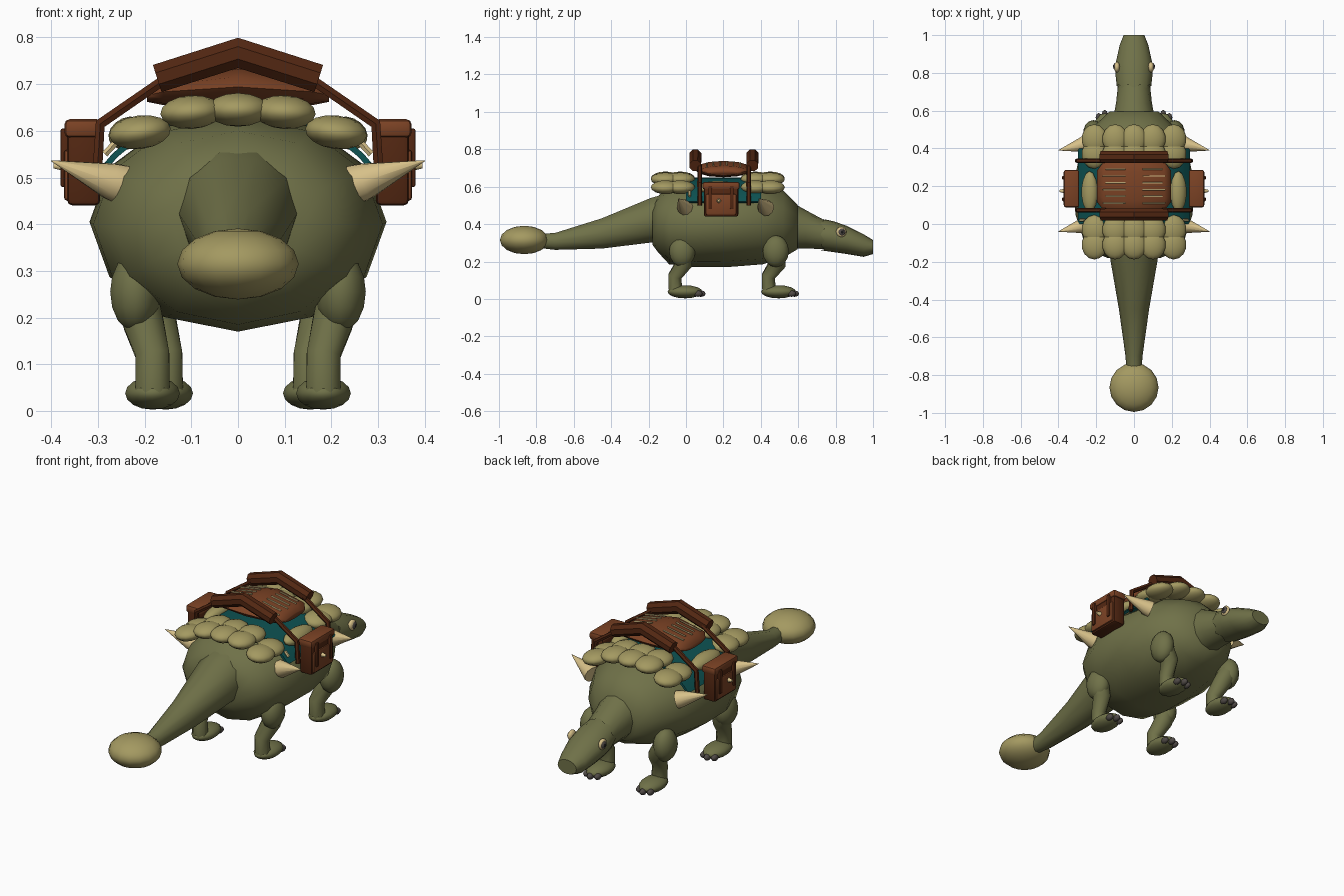
import bpy, bmesh, math
from mathutils import Vector

cube = bpy.data.objects.get("Cube")
if cube:
    bpy.data.objects.remove(cube)


def material(name, rgb):
    m = bpy.data.materials.new(name)
    m.use_nodes = True
    m.diffuse_color = (*rgb, 1)
    m.node_tree.nodes["Principled BSDF"].inputs["Base Color"].default_value = (*rgb, 1)
    return m


OLIVE = material("olive_skin", (0.16, 0.165, 0.065))
PLATE = material("tan_plate", (0.37, 0.32, 0.12))
HORN = material("pale_horn", (0.68, 0.53, 0.25))
LEATHER = material("brown_leather", (0.2, 0.055, 0.018))
DARK = material("dark_leather", (0.085, 0.02, 0.006))
TEAL = material("teal_cloth", (0.004, 0.085, 0.085))
CLAW = material("grey_claw", (0.08, 0.068, 0.062))
BLACK = material("black_pupil", (0.01, 0.01, 0.01))
SIDES = (("left", 1), ("right", -1))


def finish(name, bm, mat, angle=40):
    bmesh.ops.recalc_face_normals(bm, faces=bm.faces)
    mesh = bpy.data.meshes.new(name)
    bm.to_mesh(mesh)
    bm.free()
    mesh.materials.append(mat)
    ob = bpy.data.objects.new(name, mesh)
    bpy.context.collection.objects.link(ob)
    bpy.ops.object.select_all(action="DESELECT")
    ob.select_set(True)
    bpy.context.view_layer.objects.active = ob
    if angle:
        bpy.ops.object.shade_smooth_by_angle(angle=math.radians(angle))
    return ob


def loft(name, rings, mat, angle=40):
    """Skin a list of point rings and cap both ends."""
    bm = bmesh.new()
    rows = [[bm.verts.new(p) for p in ring] for ring in rings]
    n = len(rows[0])
    for a, b in zip(rows, rows[1:]):
        for i in range(n):
            bm.faces.new((a[i], a[(i + 1) % n], b[(i + 1) % n], b[i]))
    bm.faces.new(rows[0])
    bm.faces.new(rows[-1])
    return finish(name, bm, mat, angle)


def oval_y(y, rx, low, high, n=12, jag=0):
    """Oval ring facing along y; jag alternates the points to make a ragged edge."""
    ring = []
    for i in range(n):
        a = math.tau * i / n
        ring.append((rx * math.cos(a), y + jag * (i % 2),
                     (low + high) / 2 + (high - low) / 2 * math.sin(a)))
    return ring


def tube(name, pts, radii, mat, n=8, angle=50):
    """Tapered tube along a path."""
    pts = [Vector(p) for p in pts]
    rings = []
    for i, p in enumerate(pts):
        d = (pts[min(i + 1, len(pts) - 1)] - pts[max(i - 1, 0)]).normalized()
        ref = Vector((0, 1, 0)) if abs(d.y) < 0.9 else Vector((0, 0, 1))
        u = d.cross(ref).normalized()
        v = d.cross(u)
        rings.append([p + radii[i] * (math.cos(t) * u + math.sin(t) * v)
                      for t in (math.tau * (k + 0.5) / n for k in range(n))])
    return loft(name, rings, mat, angle)


def ball(name, at, size, mat, tilt=0, seg=14):
    bm = bmesh.new()
    bmesh.ops.create_uvsphere(bm, u_segments=seg, v_segments=8, radius=1)
    ob = finish(name, bm, mat, 60)
    ob.location, ob.scale, ob.rotation_euler = at, size, (0, tilt, 0)
    return ob


def box(name, low, high, mat, bevel=0.012):
    bm = bmesh.new()
    bmesh.ops.create_cube(bm, size=1)
    low, high = Vector(low), Vector(high)
    for v in bm.verts:
        v.co = [(low[k] + high[k]) / 2 + v.co[k] * abs(high[k] - low[k]) for k in range(3)]
    bmesh.ops.bevel(bm, geom=bm.edges[:], offset=bevel, segments=2, affect="EDGES", profile=0.5)
    return finish(name, bm, mat, 30)


# Body, neck, head and tail
loft("body", [oval_y(*r) for r in (
    (-0.18, 0.14, 0.29, 0.51), (-0.15, 0.21, 0.25, 0.55), (-0.09, 0.265, 0.185, 0.6),
    (0.05, 0.31, 0.17, 0.63), (0.22, 0.318, 0.17, 0.64), (0.41, 0.28, 0.185, 0.625),
    (0.52, 0.21, 0.22, 0.58), (0.595, 0.13, 0.265, 0.505))], OLIVE, 60)
loft("neck", [oval_y(*r) for r in (
    (0.56, 0.11, 0.27, 0.52), (0.64, 0.095, 0.27, 0.475), (0.76, 0.082, 0.265, 0.41))], OLIVE)
loft("head", [oval_y(0.72, 0.09, 0.26, 0.43, 16, 0.02)] + [oval_y(*r, 16) for r in (
    (0.79, 0.098, 0.25, 0.415), (0.86, 0.095, 0.24, 0.39),
    (0.95, 0.075, 0.225, 0.345), (1.0, 0.055, 0.24, 0.315))], OLIVE, 50)
loft("tail", [oval_y(*r, 10) for r in (
    (-0.14, 0.13, 0.3, 0.56), (-0.19, 0.125, 0.295, 0.545), (-0.45, 0.08, 0.265, 0.435),
    (-0.7, 0.045, 0.26, 0.355), (-0.78, 0.04, 0.27, 0.35))], OLIVE, 60)
ball("tail_club", (0, -0.865, 0.315), (0.13, 0.13, 0.076), PLATE, seg=16)

for side, s in SIDES:
    # Eyes
    ball(side + "_eye", (s * 0.09, 0.83, 0.358), (0.016, 0.028, 0.028), HORN)
    ball(side + "_iris", (s * 0.1, 0.833, 0.358), (0.009, 0.019, 0.019), CLAW)
    ball(side + "_pupil", (s * 0.106, 0.835, 0.358), (0.005, 0.009, 0.009), BLACK)

    # Legs with toes
    for end, x, y in (("front", 0.155, 0.5), ("rear", 0.183, 0.0)):
        leg = side + "_" + end
        hip = 0.215 if end == "front" else 0.22
        ball(leg + "_thigh", (s * hip, y - 0.02, 0.255), (0.055, 0.07, 0.085), OLIVE)
        tube(leg + "_shin", [(s * hip, y - 0.01, 0.26), (s * (x + 0.02), y - 0.01, 0.19),
                             (s * x, y - 0.06, 0.12), (s * x, y - 0.055, 0.04)],
             (0.05, 0.047, 0.039, 0.04), OLIVE)
        ball(leg + "_foot", (s * x, y - 0.005, 0.038), (0.06, 0.093, 0.035), OLIVE)
        for k in (-1, 0, 1):
            ball(leg + "_toe", (s * x + k * 0.032, y + 0.08 - abs(k) * 0.016, 0.028),
                 (0.016, 0.024, 0.017), CLAW, seg=8)

    # Side spikes
    for end, y in (("rear", 0.0), ("front", 0.43)):
        tube(side + "_" + end + "_spike",
             [(s * 0.25, y, 0.485), (s * 0.275, y - 0.01, 0.493), (s * 0.4, y - 0.04, 0.536)],
             (0.044, 0.04, 0.001), HORN, 10)

# Armour plates on the back
for y in (-0.11, -0.03, 0.37, 0.45):
    for x, z in ((0, 0.645), (0.1, 0.64), (0.21, 0.597)):
        for s in ((1, -1) if x else (1,)):
            ball("back_plate", (s * x, y, z), (0.068, 0.078, 0.036), PLATE, s * x * 0.6)
for side, s in SIDES:
    ball(side + "_flank_plate", (s * 0.235, 0.17, 0.595), (0.045, 0.11, 0.034), PLATE, s * 0.4)

# Saddle cloth draped over the back
arc = [math.radians(28 + 124 * i / 14) for i in range(15)]


def cloth_edge(y):
    outer = [(0.335 * math.cos(a), y, 0.405 + 0.245 * math.sin(a)) for a in arc]
    inner = [(0.322 * math.cos(a), y, 0.405 + 0.232 * math.sin(a)) for a in reversed(arc)]
    return outer + inner


loft("saddle_cloth", [cloth_edge(0.0), cloth_edge(0.4)], TEAL)


# Saddle seat with cord wraps
def seat_ring(x, half, low, high):
    return [(x, 0.2 + half * math.cos(a), (low + high) / 2 + (high - low) / 2 * math.sin(a))
            for a in (math.tau * i / 12 for i in range(12))]


loft("saddle_seat", [seat_ring(*r) for r in (
    (-0.195, 0.085, 0.662, 0.69), (-0.16, 0.13, 0.655, 0.712), (0, 0.155, 0.65, 0.738),
    (0.16, 0.13, 0.655, 0.712), (0.195, 0.085, 0.662, 0.69))], LEATHER, 60)
for side, s in SIDES:
    for k in range(6):
        y = 0.11 + 0.036 * k
        drop = (abs(y - 0.2) / 0.155) ** 2 * 0.02
        reach = 0.15 if k % 2 else 0.165
        tube(side + "_seat_cord", [(s * 0.045, y, 0.734 - drop), (s * reach, y, 0.714 - drop * 1.2)],
             (0.004, 0.004), HORN, 5)

# Saddle arches and hanging straps
for end, y, strap_y in (("rear", 0.05, 0.073), ("front", 0.355, 0.335)):
    tube(end + "_saddle_arch", [(-0.173, y, 0.712), (0, y, 0.767), (0.173, y, 0.712)],
         (0.033, 0.035, 0.033), DARK, 8, 30)
    for side, s in SIDES:
        tube(side + "_" + end + "_strap",
             [(s * 0.15, strap_y, 0.715), (s * 0.295, strap_y, 0.615), (s * 0.302, strap_y, 0.5)],
             (0.012, 0.013, 0.012), DARK, 6)

# Saddlebags
for side, s in SIDES:
    box(side + "_bag", (s * 0.295, 0.095, 0.44), (s * 0.366, 0.28, 0.612), DARK)
    box(side + "_bag_flap", (s * 0.29, 0.088, 0.585), (s * 0.372, 0.287, 0.625), LEATHER)
    box(side + "_bag_pocket", (s * 0.35, 0.105, 0.45), (s * 0.373, 0.27, 0.56), LEATHER, 0.008)
    for y in (0.13, 0.245):
        box(side + "_bag_strap", (s * 0.36, y - 0.01, 0.48), (s * 0.38, y + 0.01, 0.605), DARK, 0.004)
    tube(side + "_bag_toggle", [(s * 0.365, 0.175, 0.525), (s * 0.395, 0.175, 0.525)],
         (0.014, 0.006), HORN)
    tube(side + "_cloth_peg", [(s * 0.262, 0.02, 0.575), (s * 0.285, 0.02, 0.55)],
         (0.008, 0.008), HORN, 6)
